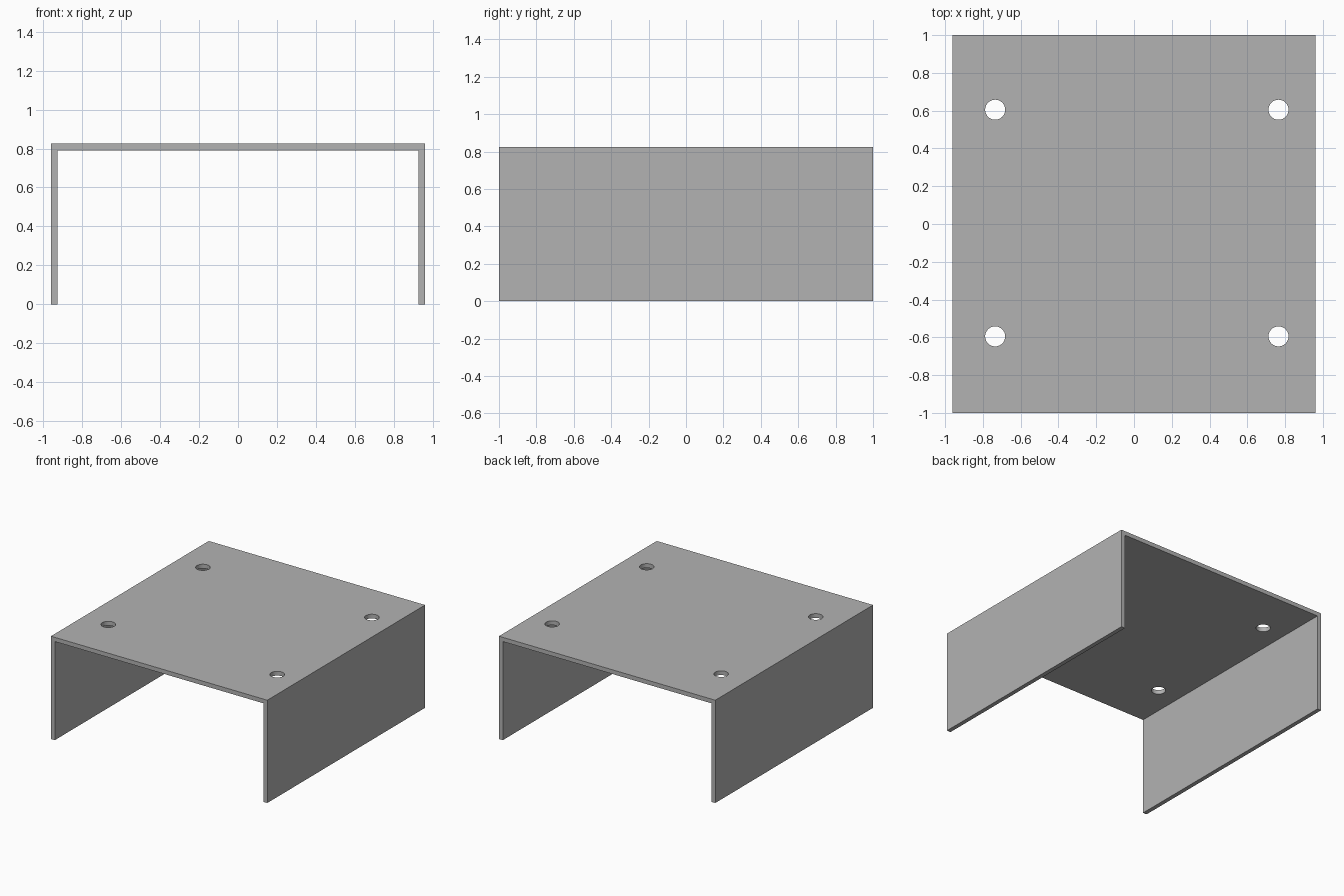
import bpy
import bmesh

default = bpy.data.objects.get("Cube")
if default:
    bpy.data.objects.remove(default, do_unlink=True)

HALF_W, HALF_L, HEIGHT, WALL = 0.96, 1.0, 0.825, 0.034
HOLE_R = 0.053

grey = bpy.data.materials.new("plain grey")
grey.use_nodes = True
colour = (0.45, 0.45, 0.45, 1)
grey.diffuse_color = colour
grey.node_tree.nodes["Principled BSDF"].inputs["Base Color"].default_value = colour


def add_object(name, bm):
    bmesh.ops.recalc_face_normals(bm, faces=bm.faces)
    mesh = bpy.data.meshes.new(name)
    bm.to_mesh(mesh)
    bm.free()
    mesh.materials.append(grey)
    obj = bpy.data.objects.new(name, mesh)
    bpy.context.scene.collection.objects.link(obj)
    return obj


# Channel: upside-down U profile extruded front to back
inner, under = HALF_W - WALL, HEIGHT - WALL
half = [(HALF_W, HEIGHT), (HALF_W, 0), (inner, 0), (inner, under)]
profile = half + [(-x, z) for x, z in reversed(half)]
bm = bmesh.new()
face = bm.faces.new([bm.verts.new((x, -HALF_L, z)) for x, z in profile])
ext = bmesh.ops.extrude_face_region(bm, geom=[face])
bmesh.ops.translate(bm, vec=(0, 2 * HALF_L, 0),
                    verts=[g for g in ext["geom"] if isinstance(g, bmesh.types.BMVert)])
bracket = add_object("channel_bracket", bm)

# Four screw holes through the top plate
bm = bmesh.new()
for x in (-0.735, 0.765):
    for y in (-0.595, 0.605):
        hole = bmesh.ops.create_cone(bm, cap_ends=True, segments=48,
                                     radius1=HOLE_R, radius2=HOLE_R, depth=4 * WALL)
        bmesh.ops.translate(bm, vec=(x, y, HEIGHT - WALL / 2), verts=hole["verts"])
cutter = add_object("hole_cutter", bm)
cutter.hide_render = True
cutter.hide_viewport = True

cut = bracket.modifiers.new("Screw holes", "BOOLEAN")
cut.operation = "DIFFERENCE"
cut.solver = "EXACT"
cut.object = cutter

# Smooth hole walls, sharp corners
bpy.ops.object.select_all(action="DESELECT")
bpy.context.view_layer.objects.active = bracket
bracket.select_set(True)
bpy.ops.object.modifier_apply(modifier=cut.name)
bpy.data.objects.remove(cutter, do_unlink=True)
bpy.ops.object.shade_smooth_by_angle()
